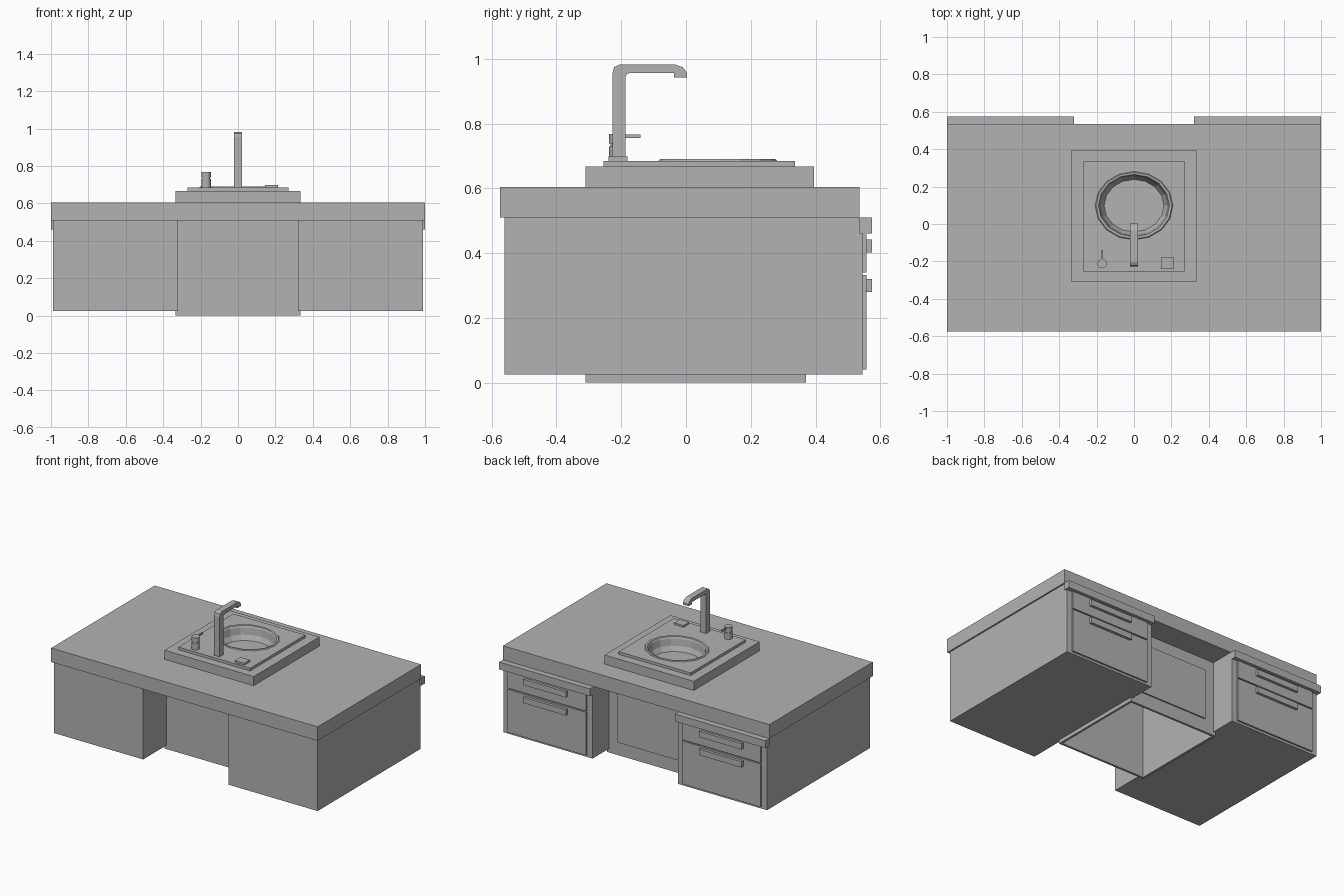
import bpy, bmesh, math

cube = bpy.data.objects.get("Cube")
if cube:
    bpy.data.objects.remove(cube, do_unlink=True)

GREY = (0.45, 0.45, 0.45, 1)
grey = bpy.data.materials.new("plain grey")
grey.use_nodes = True
grey.diffuse_color = GREY
grey.node_tree.nodes["Principled BSDF"].inputs["Base Color"].default_value = GREY


def finish(name, bm):
    bmesh.ops.recalc_face_normals(bm, faces=bm.faces)
    mesh = bpy.data.meshes.new(name)
    bm.to_mesh(mesh)
    bm.free()
    mesh.materials.append(grey)
    obj = bpy.data.objects.new(name, mesh)
    bpy.context.collection.objects.link(obj)
    return obj


def box(name, x, y, z):
    """Box from three (low, high) ranges."""
    bm = bmesh.new()
    bmesh.ops.create_cube(bm, size=1)
    for v in bm.verts:
        v.co = [(a + b) / 2 + c * (b - a) for c, (a, b) in zip(v.co, (x, y, z))]
    return finish(name, bm)


def lathe(name, centre, profile, sides, squash=1.0):
    """Turned shape from (radius, height) points, with both ends capped if closed."""
    bm = bmesh.new()
    rings = []
    for r, z in profile:
        rings.append([bm.verts.new((centre[0] + r * math.cos(2 * math.pi * i / sides),
                                    centre[1] + r * squash * math.sin(2 * math.pi * i / sides), z))
                      for i in range(sides)])
    for low, high in zip(rings, rings[1:]):
        for i in range(sides):
            j = (i + 1) % sides
            bm.faces.new((low[i], low[j], high[j], high[i]))
    bm.faces.new(rings[0])
    bm.faces.new(rings[-1])
    return finish(name, bm)


def extrude_x(name, outline, half):
    """Side outline of (y, z) points, extruded symmetrically along x."""
    bm = bmesh.new()
    face = bm.faces.new([bm.verts.new((-half, y, z)) for y, z in outline])
    new = bmesh.ops.extrude_face_region(bm, geom=[face])["geom"]
    bmesh.ops.translate(bm, vec=(2 * half, 0, 0),
                        verts=[g for g in new if isinstance(g, bmesh.types.BMVert)])
    return finish(name, bm)


# Worktop and raised sink surround
worktop = box("worktop", (-1, 1), (-0.575, 0.535), (0.51, 0.605))
plinth = box("sink_plinth", (-0.335, 0.335), (-0.31, 0.395), (0.605, 0.667))
plate = box("sink_plate", (-0.27, 0.27), (-0.255, 0.337), (0.667, 0.685))

# Opening for the basin
BASIN = (0, 0.098)
SQUASH = 0.88
cutter = lathe("basin_cutter", BASIN, [(0.195, 0.59), (0.195, 0.75)], 16, SQUASH)
for obj in (worktop, plinth, plate):
    mod = obj.modifiers.new("opening", "BOOLEAN")
    mod.operation = "DIFFERENCE"
    mod.solver = "EXACT"
    mod.object = cutter
    bpy.context.view_layer.objects.active = obj
    bpy.ops.object.modifier_apply(modifier=mod.name)
bpy.data.objects.remove(cutter, do_unlink=True)

# Basin: flat floor, steep wall, rounded rim, underside
lathe("basin", BASIN, [(0.16, 0.598), (0.178, 0.63), (0.184, 0.675), (0.19, 0.688), (0.203, 0.69),
                       (0.209, 0.684), (0.193, 0.684), (0.19, 0.63), (0.17, 0.592)], 16, SQUASH)

# Two drawer cabinets
for side, s in (("left", 1), ("right", -1)):
    def part(name, x, y, z):
        box(f"{side}_{name}", sorted((s * x[0], s * x[1])), y, z)
    part("cabinet", (0.32, 0.99), (-0.56, 0.545), (0.025, 0.51))
    part("ledge", (0.32, 1), (0.535, 0.575), (0.46, 0.51))
    for level, low, high, grip in (("lower", 0.04, 0.332, 0.28), ("upper", 0.34, 0.457, 0.402)):
        part(level + "_drawer", (0.36, 0.95), (0.545, 0.557), (low, high))
        part(level + "_handle", (0.50, 0.82), (0.557, 0.575), (grip, grip + 0.04))
    # Side wall of the hollow centre section
    part("centre_wall", (0.32, 0.335), (-0.31, 0.37), (0, 0.51))

# Hollow centre section, open underneath
box("centre_front", (-0.32, 0.32), (-0.31, -0.295), (0, 0.51))
box("centre_back", (-0.32, 0.32), (0.355, 0.37), (0, 0.51))
box("centre_back_panel", (-0.25, 0.25), (0.37, 0.379), (0.09, 0.43))

# Tap
extrude_x("tap", [(-0.227, 0.685), (-0.227, 0.955), (-0.222, 0.974), (-0.205, 0.983),
                  (-0.035, 0.983), (-0.01, 0.974), (0.003, 0.957), (0.003, 0.943),
                  (-0.037, 0.943), (-0.037, 0.957), (-0.172, 0.957), (-0.183, 0.953),
                  (-0.187, 0.942), (-0.187, 0.685)], 0.021)

# Mixer knob with lever, and push button
lathe("mixer_knob", (-0.17, -0.212), [(0.025, 0.685), (0.025, 0.73), (0.021, 0.73),
                                      (0.021, 0.738), (0.025, 0.738), (0.025, 0.768)], 16)
box("mixer_lever", (-0.174, -0.166), (-0.195, -0.14), (0.755, 0.767))
box("push_button", (0.145, 0.215), (-0.24, -0.18), (0.685, 0.698))
